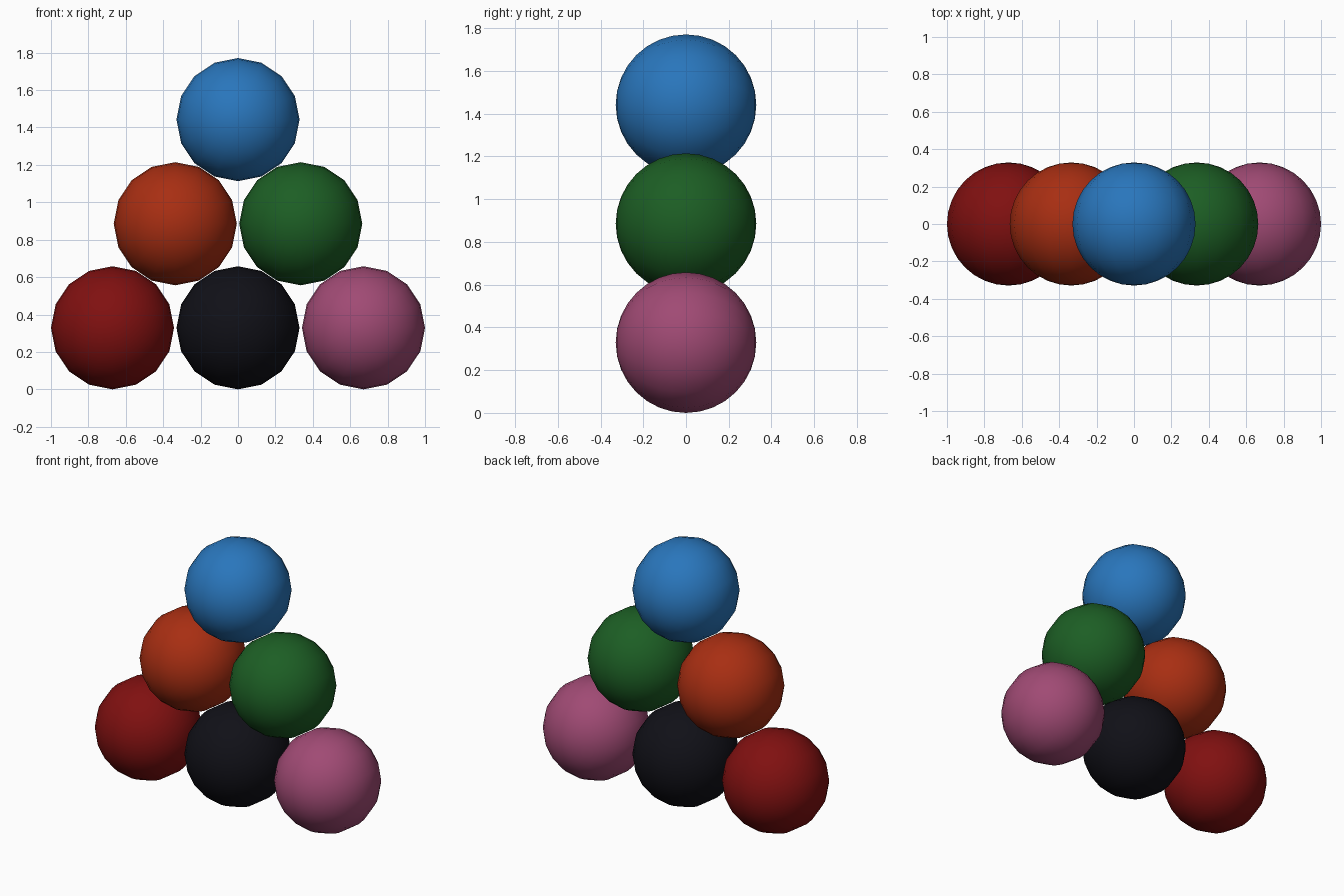
import bpy
from math import pi

if "Cube" in bpy.data.objects:
    bpy.data.objects.remove(bpy.data.objects["Cube"])

R = 0.329          # ball radius
DX, DZ = 0.3355, 0.5565   # half spacing across, row height


def linear(c):
    return tuple((v / 255 / 12.92) if v < 11 else ((v / 255 + 0.055) / 1.055) ** 2.4 for v in c) + (1,)


def ball(name, col, row, rgb):
    # ball with its poles facing front and back
    bpy.ops.mesh.primitive_uv_sphere_add(segments=16, ring_count=16, radius=R,
                                         location=(col * DX, 0, R + row * DZ),
                                         rotation=(pi / 2, 0, 0))
    ob = bpy.context.object
    ob.name = name
    bpy.ops.object.shade_smooth()
    mat = bpy.data.materials.new(name + "_paint")
    mat.diffuse_color = linear(rgb)
    mat.use_nodes = True
    mat.node_tree.nodes["Principled BSDF"].inputs["Base Color"].default_value = mat.diffuse_color
    ob.data.materials.append(mat)


# bottom row
ball("ball_dark_red", -2, 0, (128, 16, 16))
ball("ball_black", 0, 0, (16, 16, 23))
ball("ball_pink", 2, 0, (160, 74, 116))
# middle row
ball("ball_orange", -1, 1, (168, 46, 18))
ball("ball_green", 1, 1, (28, 94, 36))
# top
ball("ball_blue", 0, 2, (41, 118, 188))
